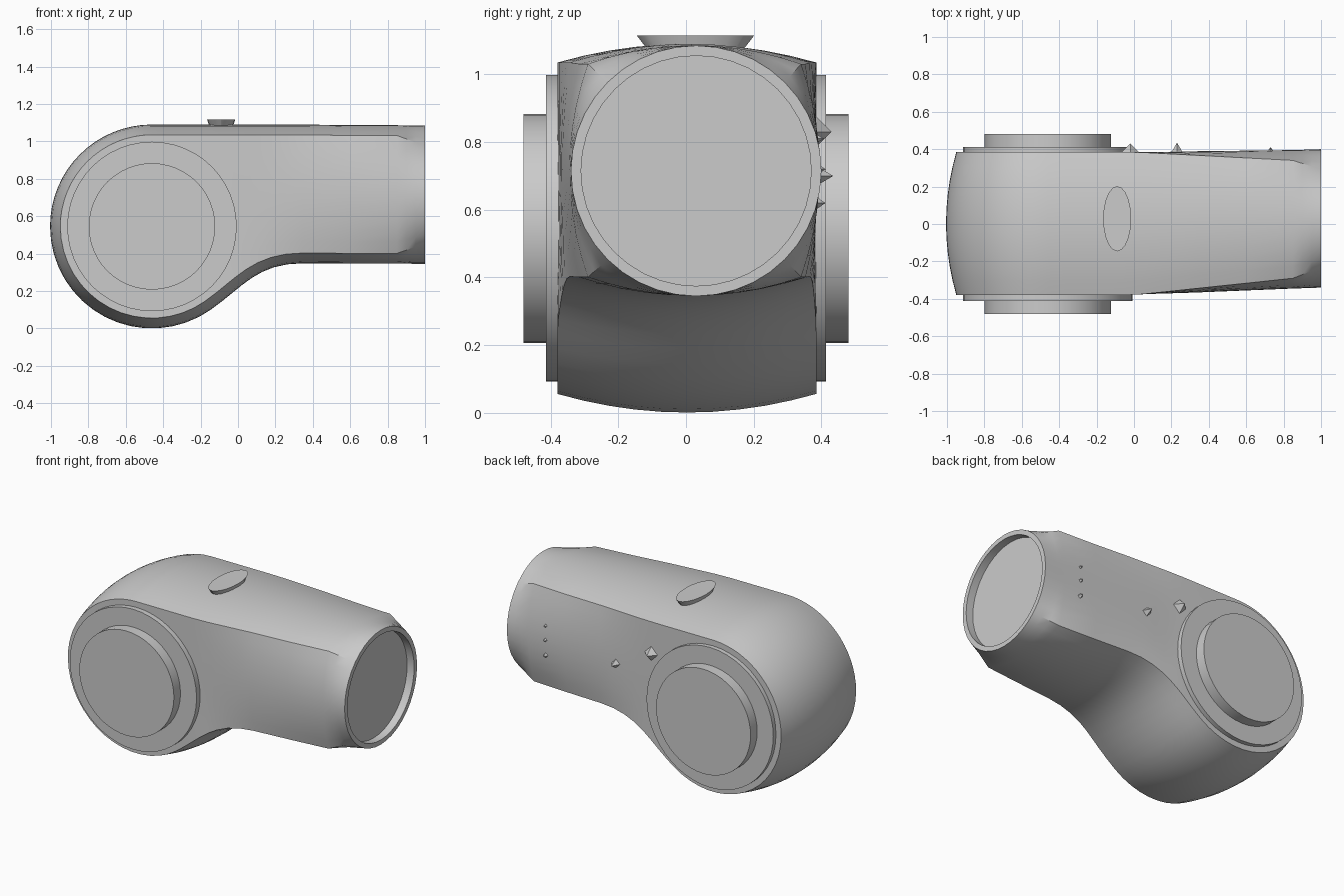
import bpy, bmesh, math
from mathutils import Vector

cube = bpy.data.objects.get("Cube")
if cube:
    bpy.data.objects.remove(cube, do_unlink=True)

grey = bpy.data.materials.new("light grey")
grey.use_nodes = True
COLOUR = (0.6, 0.6, 0.6, 1)
grey.diffuse_color = COLOUR
grey.node_tree.nodes["Principled BSDF"].inputs["Base Color"].default_value = COLOUR

PIVOT, R = Vector((-0.46, 0.545)), 0.545      # head centre and radius in x, z
END, END_R, RIM_R = Vector((0.03, 0.715)), 0.37, 0.34   # socket centre in y, z
SEG = 10                                      # faces per side of a section


def finish(bm, name, angle=30):
    bmesh.ops.remove_doubles(bm, verts=bm.verts, dist=0.0005)
    bmesh.ops.recalc_face_normals(bm, faces=bm.faces)
    mesh = bpy.data.meshes.new(name)
    bm.to_mesh(mesh)
    bm.free()
    obj = bpy.data.objects.new(name, mesh)
    bpy.context.collection.objects.link(obj)
    mesh.materials.append(grey)
    bpy.ops.object.select_all(action='DESELECT')
    obj.select_set(True)
    bpy.context.view_layer.objects.active = obj
    bpy.ops.object.shade_smooth_by_angle(angle=math.radians(angle))
    return obj


def lerp(a, b, f):
    return a + (b - a) * f


def on_head(deg):
    a = math.radians(deg)
    return PIVOT + R * Vector((math.cos(a), math.sin(a)))


def bezier(a, b, c, d, t):
    u = 1 - t
    return a * u**3 + b * 3 * u * u * t + c * 3 * u * t * t + d * t**3


# Upper and lower outlines, paired point by point from the nose to the arm
N, M = 16, 8
upper = [on_head(180 - 90 * i / N) for i in range(N + 1)]
lower = [on_head(180 + 125 * i / N) for i in range(N + 1)]
bend = (lower[-1], Vector((0.03, 0.223)), Vector((0.1, 0.348)), Vector((0.35, 0.348)))
for i in range(1, M + 1):
    upper.append(Vector((lerp(PIVOT.x, 0.35, i / M), 1.09)))
    lower.append(bezier(*bend, i / M))
for x in (0.6, 0.85):
    upper.append(Vector((x, 1.086)))
    lower.append(Vector((x, 0.346)))


def inward(line, i, side):
    if i == 0:
        return Vector((1, 0))
    t = (line[min(i + 1, len(line) - 1)] - line[i - 1]).normalized()
    return Vector((t.y, -t.x)) * side


def section(i):
    """Closed ring: crowned top, back side, crowned bottom, front side."""
    def strip(line, side):
        p, n = line[i], inward(line, i, side)
        f = max(0, min(1, p.x / 0.85))
        front, back = lerp(-0.38, -0.29, f), lerp(0.385, 0.34, f)
        pts = []
        for k in range(SEG + 1):
            t = 2 * k / SEG - 1
            q = p + n * 0.055 * t * t
            pts.append(Vector((q.x, lerp(front, back, k / SEG), q.y)))
        return pts, f

    top, f = strip(upper, 1)
    bottom, g = strip(lower, -1)
    bulge = 0.055 * min(f, g)

    def wall(a, b, sign):
        return [a.lerp(b, k / SEG) + Vector((0, sign * bulge * 4 * k / SEG * (1 - k / SEG), 0))
                for k in range(1, SEG)]
    return (top + wall(top[-1], bottom[-1], 1) + bottom[::-1]
            + wall(bottom[0], top[0], -1))


def circle(x, r):
    ring = []
    for k in range(4 * SEG):
        a = math.radians(135 - 360 * k / (4 * SEG))
        ring.append(Vector((x, END.x + r * math.cos(a), END.y + r * math.sin(a))))
    return ring


# Housing: head and arm in one skin, trimmed to a round hollow socket
rings = [section(i) for i in range(len(upper))]
last, mouth = rings[-1], circle(1, END_R)
for f in (0.33, 0.67, 1):
    rings.append([a.lerp(b, f) for a, b in zip(last, mouth)])
rings += [circle(1, RIM_R), circle(0.95, RIM_R)]
bm = bmesh.new()
loops = [[bm.verts.new(p) for p in ring] for ring in rings]
for a, b in zip(loops, loops[1:]):
    for k in range(len(a)):
        j = (k + 1) % len(a)
        bm.faces.new((a[k], a[j], b[j], b[k]))
bm.faces.new(loops[-1])
bmesh.ops.dissolve_degenerate(bm, edges=bm.edges, dist=0.0005)
finish(bm, "housing")


# Pivot rings and hub caps on both sides
def disc(name, radius, y0, y1, segments=48):
    bm = bmesh.new()
    bmesh.ops.create_cone(bm, cap_ends=True, segments=segments, radius1=radius,
                          radius2=radius, depth=abs(y1 - y0))
    for v in bm.verts:
        v.co = Vector((PIVOT.x + v.co.x, (y0 + y1) / 2 + v.co.z, PIVOT.y + v.co.y))
    finish(bm, name)


for side, label in ((-1, "front"), (1, "back")):
    disc(label + "_pivot_ring", 0.453, side * 0.34, side * 0.413)
    disc(label + "_hub_cap", 0.338, side * 0.39, side * 0.48)

# Oval button on top, slightly undercut
bm = bmesh.new()
bmesh.ops.create_cone(bm, cap_ends=True, segments=20, radius1=0.8, radius2=1, depth=0.045)
for v in bm.verts:
    v.co = Vector((-0.09 + 0.075 * v.co.x, 0.028 + 0.174 * v.co.y, 1.093 + v.co.z))
finish(bm, "top_button")

# Small pointed studs on the back wall: x, z, size, height
STUDS = ((0.73, 0.81, 0.016, 0.008), (0.73, 0.72, 0.022, 0.012), (0.73, 0.62, 0.022, 0.012),
         (0.23, 0.7, 0.032, 0.035), (-0.02, 0.83, 0.05, 0.03))
for i, (x, z, size, height) in enumerate(STUDS):
    bm = bmesh.new()
    bmesh.ops.create_cone(bm, cap_ends=True, segments=4, radius1=size, radius2=0, depth=height + 0.02)
    for v in bm.verts:
        v.co = Vector((x + v.co.x, 0.39 + height / 2 + v.co.z, z + v.co.y))
    finish(bm, f"back_stud_{i + 1}")
